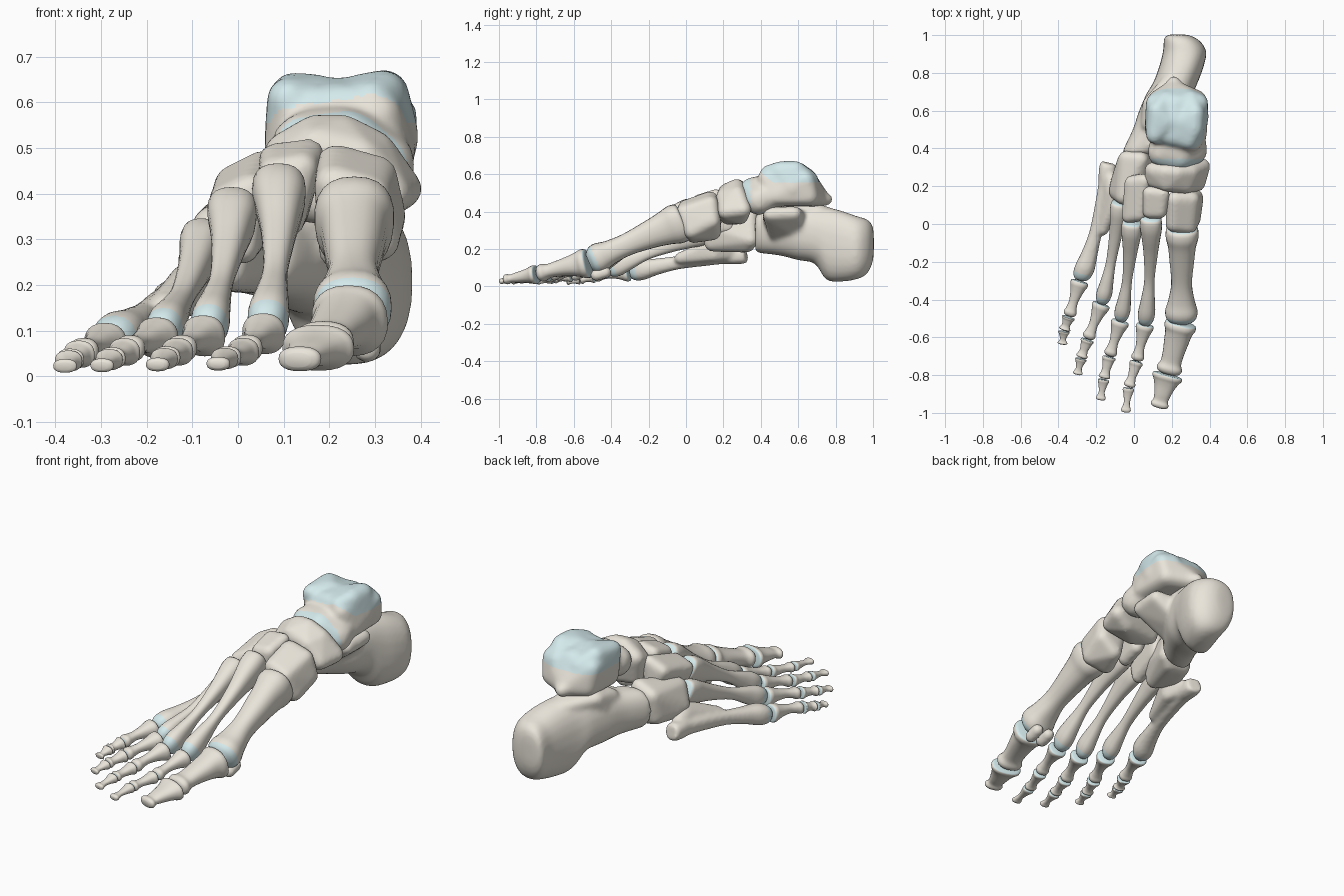
import bpy, bmesh, math
from mathutils import Vector, Matrix

bone_mat = bpy.data.materials.new("bone")
bone_mat.diffuse_color = (0.82, 0.78, 0.70, 1)
cart_mat = bpy.data.materials.new("cartilage")
cart_mat.diffuse_color = (0.66, 0.82, 0.84, 1)


def catmull(secs, steps=4):
    out = []
    for i in range(len(secs) - 1):
        a, b = secs[max(i - 1, 0)], secs[i]
        c, d = secs[i + 1], secs[min(i + 2, len(secs) - 1)]
        for s in range(steps):
            t = s / steps
            out.append([0.5 * (2 * q + (r - p) * t + (2 * p - 5 * q + 4 * r - u) * t * t
                               + (3 * q - p - 3 * r + u) * t ** 3)
                        for p, q, r, u in zip(a, b, c, d)])
    return out + [list(secs[-1])]


def loft(bm, secs, side, up, n=24, power=0.85):
    """Sections are (x, y, z, half width, half height, keel)."""
    rings = []
    for x, y, z, w, h, k in catmull(secs):
        ring = []
        for i in range(n):
            a = 2 * math.pi * i / n
            c, s = math.cos(a), math.sin(a)
            c = math.copysign(abs(c) ** power, c)
            s = math.copysign(abs(s) ** power, s)
            ring.append(bm.verts.new(Vector((x, y, z)) + side * (w * c * (1 + k * s)) + up * (h * s)))
        rings.append(ring)
    for r0, r1 in zip(rings, rings[1:]):
        for i in range(n):
            bm.faces.new((r0[i], r0[(i + 1) % n], r1[(i + 1) % n], r1[i]))
    bm.faces.new(rings[0][::-1])
    bm.faces.new(rings[-1])


def hull(bm, pts, r):
    """Rounded convex lump wrapped round small balls at the points."""
    tmp = bmesh.new()
    for p in pts:
        bmesh.ops.create_icosphere(tmp, subdivisions=2, radius=r, matrix=Matrix.Translation(p))
    cloud = [v.co.copy() for v in tmp.verts]
    tmp.free()
    tmp = bmesh.new()
    for co in cloud:
        tmp.verts.new(co)
    bmesh.ops.convex_hull(tmp, input=tmp.verts[:])
    bmesh.ops.delete(tmp, geom=[v for v in tmp.verts if not v.link_faces], context='VERTS')
    me = bpy.data.meshes.new("tmp")
    tmp.to_mesh(me)
    tmp.free()
    bm.from_mesh(me)
    bpy.data.meshes.remove(me)


def finish(name, bm, is_cart=None, remesh=False, soft=10):
    bmesh.ops.recalc_face_normals(bm, faces=bm.faces[:])
    me = bpy.data.meshes.new(name)
    bm.to_mesh(me)
    bm.free()
    ob = bpy.data.objects.new(name, me)
    bpy.context.collection.objects.link(ob)
    if remesh:
        m = ob.modifiers.new("fuse", 'REMESH')
        m.mode, m.voxel_size = 'VOXEL', 0.01
        s = ob.modifiers.new("soften", 'SMOOTH')
        s.factor, s.iterations = 0.5, soft
        bpy.context.view_layer.update()
        me = bpy.data.meshes.new_from_object(ob.evaluated_get(bpy.context.evaluated_depsgraph_get()))
        ob.modifiers.clear()
        ob.data = me
        me.materials.clear()
    me.materials.append(bone_mat)
    me.materials.append(cart_mat)
    for f in me.polygons:
        f.use_smooth = True
        f.material_index = int(bool(is_cart and is_cart(f.center)))


def long_bone(name, p, q, B, S, H, arch=0.0, bow=0.0, keel=0.0, cart=(0.03, 0.96), extra=None):
    """Base, shaft and head sizes are (half width, half height)."""
    p, q = Vector(p), Vector(q)
    d = (q - p).normalized()
    p, q = p + d * 0.003, q - d * 0.003
    side = d.cross(Vector((0, 0, 1))).normalized()
    up = side.cross(d)
    mid = tuple((b + 2 * s) / 3 for b, s in zip(B, S))
    prof = [(0, 0.82, B), (0.025, 0.98, B), (0.10, 1, B), (0.20, 0.86, B), (0.36, 1, mid), (0.60, 1, S),
            (0.78, 0.82, H), (0.89, 1, H), (0.96, 0.9, H), (1, 0.58, H)]
    secs = []
    for t, f, (w, h) in prof:
        c = p.lerp(q, t) + Vector((bow, 0, arch)) * (4 * t * (1 - t))
        secs.append((*c, w * f, h * f, keel * (1 - t) ** 2))
    bm = bmesh.new()
    loft(bm, secs, side, up)
    if extra:
        hull(bm, [Vector(e) for e in extra], 0.033)
    ln = (q - p).length
    finish(name, bm, lambda c: not cart[0] < (c - p).dot(d) / ln < cart[1], bool(extra), 5)


# Rays: joint points from tarsus to toe tip
rays = [
    [(0.255, -0.01, 0.348), (0.25, -0.52, 0.125), (0.18, -0.795, 0.065), (0.13, -0.975, 0.035)],
    [(0.09, 0.05, 0.405), (0.06, -0.53, 0.095), (0.015, -0.725, 0.055), (-0.028, -0.865, 0.04), (-0.045, -1.0, 0.026)],
    [(-0.01, 0.02, 0.36), (-0.07, -0.51, 0.09), (-0.13, -0.70, 0.055), (-0.16, -0.82, 0.04), (-0.178, -0.935, 0.024)],
    [(-0.075, 0.12, 0.295), (-0.17, -0.42, 0.085), (-0.245, -0.61, 0.055), (-0.28, -0.71, 0.038), (-0.30, -0.80, 0.022)],
    [(-0.135, 0.325, 0.168), (-0.285, -0.30, 0.072), (-0.345, -0.49, 0.05), (-0.37, -0.565, 0.035), (-0.38, -0.64, 0.021)],
]
# Metatarsals: base, shaft, head, arch, bow, keel
metas = [
    ((0.086, 0.106), (0.055, 0.06), (0.086, 0.08), 0.01, 0.0, 0.1),
    ((0.056, 0.08), (0.027, 0.030), (0.045, 0.055), 0.01, 0.01, 0.25),
    ((0.052, 0.07), (0.026, 0.029), (0.041, 0.052), 0.01, 0.01, 0.25),
    ((0.046, 0.062), (0.026, 0.029), (0.041, 0.052), 0.005, 0.01, 0.15),
    ((0.046, 0.046), (0.034, 0.036), (0.053, 0.054), 0.016, 0.022, 0.0),
]
small = [((0.047, 0.045), (0.024, 0.022), (0.034, 0.029)),
         ((0.035, 0.030), (0.022, 0.018), (0.031, 0.024)),
         ((0.030, 0.023), (0.016, 0.012), (0.026, 0.015))]
big = [((0.084, 0.078), (0.057, 0.043), (0.068, 0.047)),
       ((0.080, 0.05), (0.044, 0.028), (0.048, 0.027))]
for i, (pts, (B, S, H, arch, bow, keel)) in enumerate(zip(rays, metas), 1):
    # the fifth base flares up and inward to meet the cuboid
    extra = [(-0.135, 0.27, 0.175), (-0.09, 0.165, 0.23), (-0.115, 0.17, 0.215), (-0.10, 0.15, 0.165),
             (-0.12, 0.08, 0.20), (-0.165, -0.03, 0.15)] if i == 5 else None
    long_bone(f"metatarsal_{i}", pts[0], pts[1], B, S, H, arch, bow, keel, (-1 if i == 5 else 0.006, 0.935), extra)
    sizes = big if i == 1 else small
    names = ["proximal", "distal"] if i == 1 else ["proximal", "middle", "distal"]
    for j, (nm, sz) in enumerate(zip(names, sizes)):
        last = nm == "distal"
        long_bone(f"toe_{i}_{nm}_phalanx", pts[j + 1], pts[j + 2], *sz,
                  arch=0.006 if j == 0 else 0.0, cart=(0.02, 2.0 if last else 0.98))


def blob(name, hulls, is_cart=None, soft=10):
    bm = bmesh.new()
    for r, pts in hulls:
        hull(bm, [Vector(p) for p in pts], r)
    finish(name, bm, is_cart, True, soft)


# Sesamoids under the big toe joint
for nm, x in (("outer", 0.212), ("inner", 0.283)):
    blob(f"sesamoid_{nm}", [(0.032, [(x, -0.43, 0.075), (x, -0.48, 0.06)])], None, 3)

# Cuneiforms, cuboid and navicular
blob("medial_cuneiform", [(0.045, [(0.21, 0.0, 0.42), (0.29, -0.01, 0.395), (0.31, 0.03, 0.295), (0.22, 0.04, 0.275),
     (0.215, 0.13, 0.465), (0.305, 0.13, 0.44), (0.325, 0.14, 0.35), (0.26, 0.145, 0.29)])])
blob("intermediate_cuneiform", [(0.037, [(0.08, 0.065, 0.445), (0.14, 0.065, 0.455), (0.08, 0.165, 0.475),
     (0.155, 0.16, 0.485), (0.11, 0.065, 0.34), (0.12, 0.165, 0.36)])])
blob("lateral_cuneiform", [(0.037, [(-0.03, 0.04, 0.38), (0.03, 0.05, 0.41), (-0.015, 0.22, 0.425),
     (0.055, 0.23, 0.46), (0.01, 0.05, 0.28), (0.04, 0.23, 0.32)])])
blob("cuboid", [(0.045, [(-0.09, 0.17, 0.25), (-0.055, 0.145, 0.33), (-0.02, 0.14, 0.23), (0.0, 0.15, 0.31),
     (0.035, 0.34, 0.375), (-0.04, 0.345, 0.345), (-0.045, 0.325, 0.235), (0.07, 0.345, 0.25),
     (0.04, 0.325, 0.225), (-0.08, 0.22, 0.235)])])
blob("navicular", [(0.045, [(0.10, 0.235, 0.46), (0.17, 0.215, 0.505), (0.27, 0.205, 0.48), (0.10, 0.285, 0.49),
     (0.17, 0.275, 0.53), (0.23, 0.27, 0.53), (0.30, 0.275, 0.495), (0.36, 0.305, 0.41), (0.335, 0.215, 0.40),
     (0.20, 0.22, 0.375), (0.12, 0.26, 0.385), (0.30, 0.29, 0.375)])])

# Talus: body, two low trochlea ridges, rear process, neck and head
blob("talus", [
    (0.05, [(0.11, 0.48, 0.575), (0.11, 0.64, 0.57), (0.31, 0.43, 0.575), (0.345, 0.64, 0.57),
            (0.22, 0.46, 0.595), (0.22, 0.55, 0.606), (0.22, 0.64, 0.59),
            (0.105, 0.50, 0.48), (0.125, 0.66, 0.47), (0.34, 0.48, 0.48), (0.335, 0.66, 0.48), (0.21, 0.715, 0.475)]),
    (0.05, [(0.11, 0.47, 0.605), (0.12, 0.60, 0.618), (0.18, 0.54, 0.612), (0.17, 0.66, 0.57), (0.105, 0.54, 0.50)]),
    (0.05, [(0.29, 0.44, 0.60), (0.32, 0.50, 0.62), (0.325, 0.59, 0.622), (0.26, 0.54, 0.612),
            (0.30, 0.66, 0.57), (0.35, 0.57, 0.52)]),
    (0.037, [(0.16, 0.66, 0.49), (0.29, 0.66, 0.49), (0.21, 0.75, 0.465)]),
    (0.082, [(0.15, 0.38, 0.50), (0.24, 0.36, 0.505), (0.31, 0.39, 0.46), (0.20, 0.50, 0.52), (0.28, 0.50, 0.51)]),
], lambda c: c.y < 0.345 or (c.y > 0.40 and c.z > 0.555 + max(0, 0.46 - c.y)), 22)

# Calcaneus: lofted body, inner shelf, upper facet and front beak
bm = bmesh.new()
loft(bm, [(0.025, 0.37, 0.285, 0.075, 0.085, 0), (0.035, 0.385, 0.285, 0.095, 0.105, 0),
          (0.105, 0.50, 0.285, 0.112, 0.12, 0), (0.155, 0.60, 0.285, 0.128, 0.145, 0),
          (0.19, 0.69, 0.275, 0.124, 0.155, 0), (0.22, 0.75, 0.23, 0.118, 0.195, 0),
          (0.25, 0.83, 0.215, 0.118, 0.19, 0), (0.268, 0.91, 0.207, 0.115, 0.17, 0),
          (0.255, 0.965, 0.212, 0.098, 0.148, 0), (0.235, 0.995, 0.225, 0.07, 0.105, 0),
          (0.23, 1.004, 0.228, 0.03, 0.05, 0)],
     Vector((1, 0, 0)), Vector((0, 0, 1)))
hull(bm, [Vector(p) for p in ((0.12, 0.45, 0.35), (0.33, 0.45, 0.385), (0.335, 0.58, 0.39), (0.18, 0.64, 0.35),
                              (0.18, 0.48, 0.28), (0.20, 0.62, 0.27))], 0.04)
hull(bm, [Vector(p) for p in ((0.075, 0.53, 0.39), (0.085, 0.64, 0.41), (0.23, 0.69, 0.41), (0.22, 0.56, 0.41),
                              (0.065, 0.56, 0.28), (0.20, 0.77, 0.38))], 0.04)
hull(bm, [Vector(p) for p in ((0.01, 0.41, 0.35), (0.08, 0.42, 0.365), (0.12, 0.52, 0.36))], 0.035)
finish("calcaneus", bm, None, True, 14)
